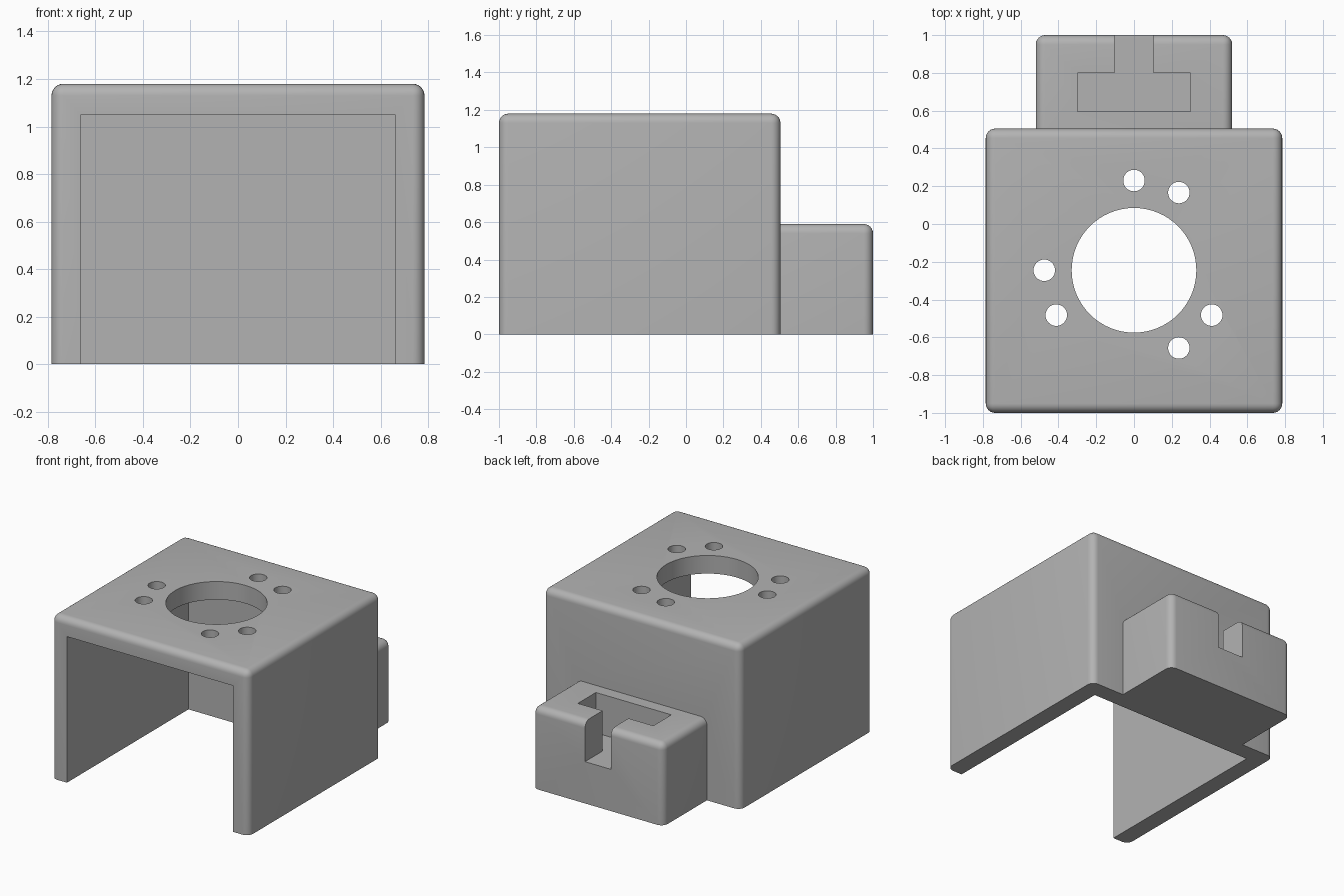
import bpy, bmesh, math

if "Cube" in bpy.data.objects:
    bpy.data.objects.remove(bpy.data.objects["Cube"])

FILLET = 0.05
HOLE_Y = -0.245

grey = bpy.data.materials.new("light grey")
grey.diffuse_color = (0.45, 0.45, 0.45, 1)
grey.use_nodes = True
grey.node_tree.nodes["Principled BSDF"].inputs["Base Color"].default_value = grey.diffuse_color


def box(name, x, y0, y1, z0, z1, keep_edge=None):
    """Box symmetric in x; keep_edge(edge midpoint) selects edges to fillet."""
    bm = bmesh.new()
    bmesh.ops.create_cube(bm, size=1)
    for v in bm.verts:
        v.co = (v.co.x * 2 * x,
                y0 + (v.co.y + 0.5) * (y1 - y0),
                z0 + (v.co.z + 0.5) * (z1 - z0))
    if keep_edge:
        edges = [e for e in bm.edges
                 if keep_edge((e.verts[0].co + e.verts[1].co) / 2)]
        bmesh.ops.bevel(bm, geom=edges, offset=FILLET, offset_type='OFFSET',
                        segments=6, profile=0.5, affect='EDGES', clamp_overlap=True)
    mesh = bpy.data.meshes.new(name)
    bm.to_mesh(mesh)
    bm.free()
    obj = bpy.data.objects.new(name, mesh)
    bpy.context.collection.objects.link(obj)
    mesh.materials.append(grey)
    return obj


def drill(name, x, y, radius, sides):
    bpy.ops.mesh.primitive_cylinder_add(vertices=sides, radius=radius, depth=0.6,
                                        location=(x, y, 1.15))
    obj = bpy.context.object
    obj.name = name
    obj.data.materials.append(grey)
    return obj


def combine(target, tool, operation):
    """Apply a boolean and remove the tool object."""
    mod = target.modifiers.new(operation.lower(), 'BOOLEAN')
    mod.operation, mod.solver, mod.object = operation, 'EXACT', tool
    bpy.context.view_layer.objects.active = target
    bpy.ops.object.modifier_apply(modifier=mod.name)
    bpy.data.objects.remove(tool, do_unlink=True)


# Housing with every edge rounded except around the base
housing = box("motor_mount_housing", 0.785, -1, 0.505, 0, 1.18,
              lambda m: m.z > 0.01)

# Rear block, rounded on the top and back, sunk into the housing wall
block = box("rear_block", 0.52, 0.43, 1, 0, 0.59,
            lambda m: m.z > 0.01 and m.y > 0.5)
combine(housing, block, 'UNION')

# Open cavity through the front and bottom
combine(housing, box("cavity", 0.66, -1.2, 0.38, -0.2, 1.05), 'DIFFERENCE')

# T-shaped slot in the rear block
combine(housing, box("slot_wide", 0.30, 0.595, 0.80, 0.30, 0.8), 'DIFFERENCE')
combine(housing, box("slot_narrow", 0.103, 0.75, 1.2, 0.30, 0.8), 'DIFFERENCE')

# Shaft opening and ring of screw holes in the top plate
combine(housing, drill("shaft_hole", 0, HOLE_Y, 0.33, 64), 'DIFFERENCE')
for angle in (60, 90, 180, 210, 300, 330):
    a = math.radians(angle)
    combine(housing, drill("screw_hole", 0.475 * math.cos(a),
                           HOLE_Y + 0.475 * math.sin(a), 0.057, 32), 'DIFFERENCE')

# Smooth the fillets and bores, keep hard edges
bpy.ops.object.select_all(action='DESELECT')
housing.select_set(True)
bpy.context.view_layer.objects.active = housing
bpy.ops.object.shade_smooth_by_angle(angle=math.radians(30))
